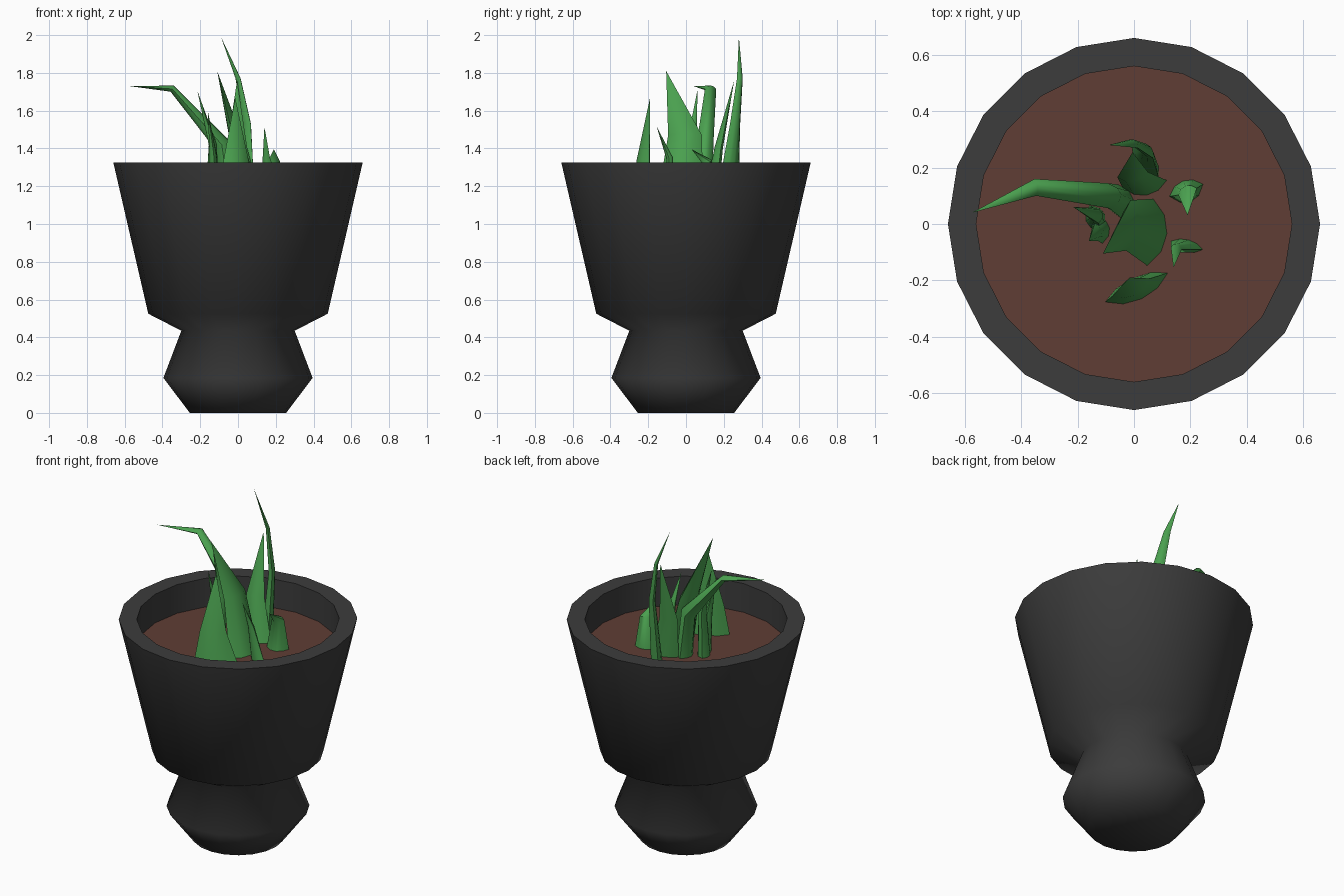
import bpy, bmesh, math
from mathutils import Vector

if "Cube" in bpy.data.objects:
    bpy.data.objects.remove(bpy.data.objects["Cube"])

SIDES = 20


def material(name, rgb):
    m = bpy.data.materials.new(name)
    m.diffuse_color = (*rgb, 1)
    m.use_nodes = True
    m.node_tree.nodes["Principled BSDF"].inputs["Base Color"].default_value = m.diffuse_color
    return m


def finish(name, bm, mat, angle):
    mesh = bpy.data.meshes.new(name)
    bm.to_mesh(mesh)
    bm.free()
    ob = bpy.data.objects.new(name, mesh)
    bpy.context.collection.objects.link(ob)
    mesh.materials.append(mat)
    bpy.ops.object.select_all(action='DESELECT')
    ob.select_set(True)
    bpy.context.view_layer.objects.active = ob
    bpy.ops.object.shade_smooth_by_angle(angle=math.radians(angle))
    return ob


def bridge(bm, a, b):
    n = len(a)
    for i in range(n):
        j = (i + 1) % n
        bm.faces.new((a[i], a[j], b[j], b[i]))


def lathe(name, profile, mat, angle, cap_bottom=True, cap_top=False):
    bm = bmesh.new()
    rings = [[bm.verts.new((r * math.cos(math.tau * i / SIDES),
                            r * math.sin(math.tau * i / SIDES), z))
              for i in range(SIDES)] for r, z in profile]
    for a, b in zip(rings, rings[1:]):
        bridge(bm, a, b)
    if cap_bottom:
        bm.faces.new(rings[0][::-1])
    if cap_top:
        bm.faces.new(rings[-1])
    return finish(name, bm, mat, angle)


# Lens section: sharp edges, gently rounded front and back
LENS = [(-1, 0), (-.55, -.75), (0, -1), (.55, -.75),
        (1, 0), (.55, .6), (0, .8), (-.55, .6)]


def leaf(name, heading, stations, tip):
    """stations: (x, y, z, half width, half thickness); heading: width axis in degrees"""
    bm = bmesh.new()
    h = math.radians(heading)
    u = Vector((math.cos(h), math.sin(h), 0))
    pts = [Vector(s[:3]) for s in stations] + [Vector(tip)]
    rings = []
    for i, (x, y, z, w, t) in enumerate(stations):
        d = Vector((0, 0, 1))
        if i:
            d = (pts[i] - pts[i - 1]).normalized() + (pts[i + 1] - pts[i]).normalized()
        n = d.cross(u).normalized()
        rings.append([bm.verts.new(pts[i] + u * (a * w) + n * (b * t)) for a, b in LENS])
    for a, b in zip(rings, rings[1:]):
        bridge(bm, a, b)
    end = bm.verts.new(tip)
    last = rings[-1]
    for i in range(len(last)):
        bm.faces.new((last[i], last[(i + 1) % len(last)], end))
    bm.faces.new(rings[0][::-1])
    bmesh.ops.recalc_face_normals(bm, faces=bm.faces)
    return finish(name, bm, green, 50)


grey = material("dark_grey", (.045, .045, .045))
brown = material("soil_brown", (.115, .048, .035))
green = material("leaf_green", (.07, .36, .08))

# Pot with waisted foot, flat rim and straight inner wall
lathe("pot", [(.255, 0), (.395, .185), (.30, .435), (.475, .525),
              (.66, 1.325), (.56, 1.325), (.56, 1.13)], grey, 86)

# Soil disc
lathe("soil", [(.56, 1.13), (.56, 1.15)], brown, 30, cap_top=True)

# Leaves
leaf("bent_leaf", 95, [(-.05, .08, 1.14, .06, .05), (-.09, .10, 1.42, .045, .05),
                       (-.35, .13, 1.715, .03, .02)], (-.575, .04, 1.73))
leaf("tall_leaf", 130, [(.04, .22, 1.14, .075, .035), (.045, .26, 1.53, .035, .02),
                        (.0, .285, 1.77, .02, .012)], (-.09, .28, 1.99))
leaf("centre_leaf", 85, [(.06, -.03, 1.14, .12, .06),
                         (-.02, -.005, 1.47, .09, .035)], (-.11, -.105, 1.81))
leaf("front_leaf", 25, [(.01, -.225, 1.14, .125, .045),
                        (-.01, -.225, 1.33, .075, .03)], (-.015, -.19, 1.67))
leaf("rear_leaf", 10, [(.04, .14, 1.14, .08, .04),
                       (-.005, .175, 1.4, .055, .025)], (-.005, .255, 1.76))
leaf("right_back_leaf", 20, [(.185, .12, 1.14, .065, .045),
                             (.19, .115, 1.33, .035, .03)], (.19, .03, 1.395))
leaf("right_front_leaf", -15, [(.19, -.075, 1.14, .06, .025),
                               (.15, -.085, 1.35, .02, .02)], (.14, -.155, 1.515))
leaf("left_leaf", 110, [(-.14, .02, 1.14, .05, .04),
                        (-.135, .03, 1.42, .03, .025)], (-.215, .06, 1.705))
leaf("left_front_leaf", 100, [(-.12, -.02, 1.14, .05, .035),
                              (-.135, -.03, 1.38, .03, .02)], (-.16, -.06, 1.6))
